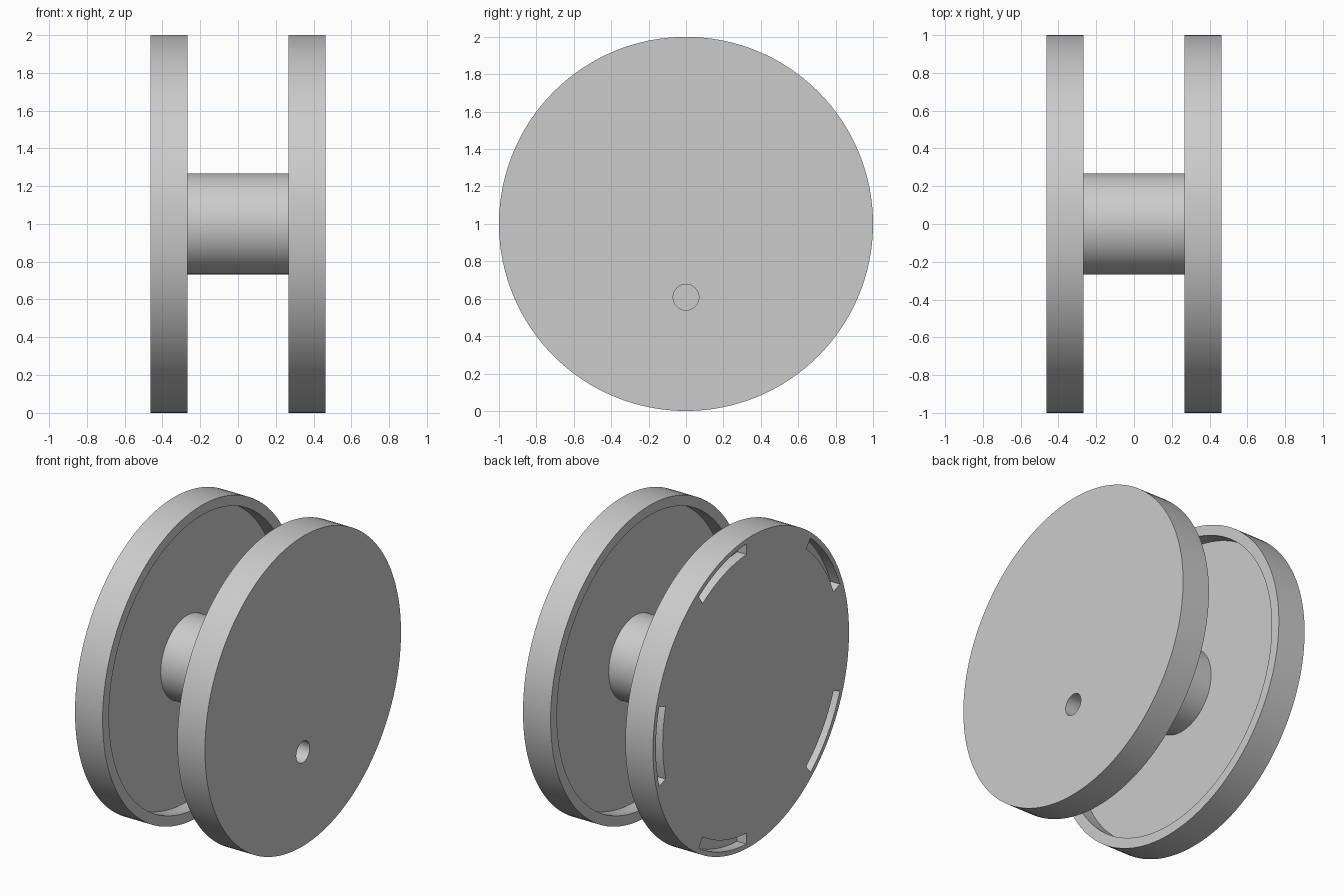
import bpy, bmesh, math
from mathutils import Vector

if "Cube" in bpy.data.objects:
    bpy.data.objects.remove(bpy.data.objects["Cube"], do_unlink=True)

OUT, INNER, FLOOR = 0.464, 0.267, 0.365   # x of outer face, rim, recess floor
HUB_R, RECESS_R = 0.267, 0.935
CENTRE = Vector((0, 0, 1))

grey = bpy.data.materials.new("plain grey")
grey.use_nodes = True
colour = (0.6, 0.6, 0.6, 1)
grey.diffuse_color = colour
grey.node_tree.nodes["Principled BSDF"].inputs["Base Color"].default_value = colour


def finish(bm, name):
    bmesh.ops.recalc_face_normals(bm, faces=bm.faces)
    mesh = bpy.data.meshes.new(name)
    bm.to_mesh(mesh)
    bm.free()
    mesh.materials.append(grey)
    obj = bpy.data.objects.new(name, mesh)
    bpy.context.collection.objects.link(obj)
    return obj


def lathe(name, profile, steps=128):
    """Spin (x, radius) points about the horizontal axle."""
    bm = bmesh.new()
    verts = [bm.verts.new((x, 0, 1 + r)) for x, r in profile]
    edges = [bm.edges.new(pair) for pair in zip(verts, verts[1:])]
    bmesh.ops.spin(bm, geom=verts + edges, cent=CENTRE, axis=(1, 0, 0),
                   angle=math.tau, steps=steps)
    bmesh.ops.remove_doubles(bm, verts=bm.verts, dist=1e-4)
    return finish(bm, name)


def prism(name, points, x, depth):
    """Extrude a (y, z) outline along x."""
    bm = bmesh.new()
    face = bm.faces.new([bm.verts.new((x, y, z)) for y, z in points])
    new = bmesh.ops.extrude_face_region(bm, geom=[face])["geom"]
    bmesh.ops.translate(bm, vec=(depth, 0, 0),
                        verts=[v for v in new if isinstance(v, bmesh.types.BMVert)])
    return finish(bm, name)


def polar(r, degrees, z=1.0):
    a = math.radians(degrees)
    return (-r * math.cos(a), z + r * math.sin(a))


def activate(obj):
    bpy.ops.object.select_all(action='DESELECT')
    obj.select_set(True)
    bpy.context.view_layer.objects.active = obj


def cut(obj, cutter):
    cutter.hide_render = True
    mod = obj.modifiers.new("cut", 'BOOLEAN')
    mod.operation, mod.solver, mod.object = 'DIFFERENCE', 'EXACT', cutter
    activate(obj)
    bpy.ops.object.modifier_apply(modifier=mod.name)
    bpy.data.objects.remove(cutter, do_unlink=True)


# Two dished flanges, hollow on the inner side
def flange(name, side):
    shape = [(OUT, 0), (OUT, 1), (INNER, 1), (INNER, RECESS_R), (FLOOR, RECESS_R), (FLOOR, 0)]
    return lathe(name, [(side * x, r) for x, r in shape])


left_flange = flange("left_flange", 1)
right_flange = flange("right_flange", -1)

# Round hole through the left flange
hole = [polar(0.069, 360 * i / 48, 0.608) for i in range(48)]
cut(left_flange, prism("hole_cutter", hole, FLOOR - 0.03, 0.2))

# Five curved pockets around the outer face of the right flange
for k in range(5):
    arc = [36 + 72 * k - 15.2 + 30.4 * i / 16 for i in range(17)]
    outline = [polar(0.97, a) for a in arc] + [polar(0.9, a) for a in reversed(arc)]
    cut(right_flange, prism("pocket_cutter", outline, -OUT - 0.05, 0.05 + 0.066))

# Hub joining the flanges, its ends sunk into the recess floors
end = FLOOR + 0.02
hub = lathe("hub", [(-end, 0), (-end, HUB_R), (end, HUB_R), (end, 0)])

for obj in (left_flange, right_flange, hub):
    activate(obj)
    bpy.ops.object.shade_smooth_by_angle(angle=math.radians(30))
